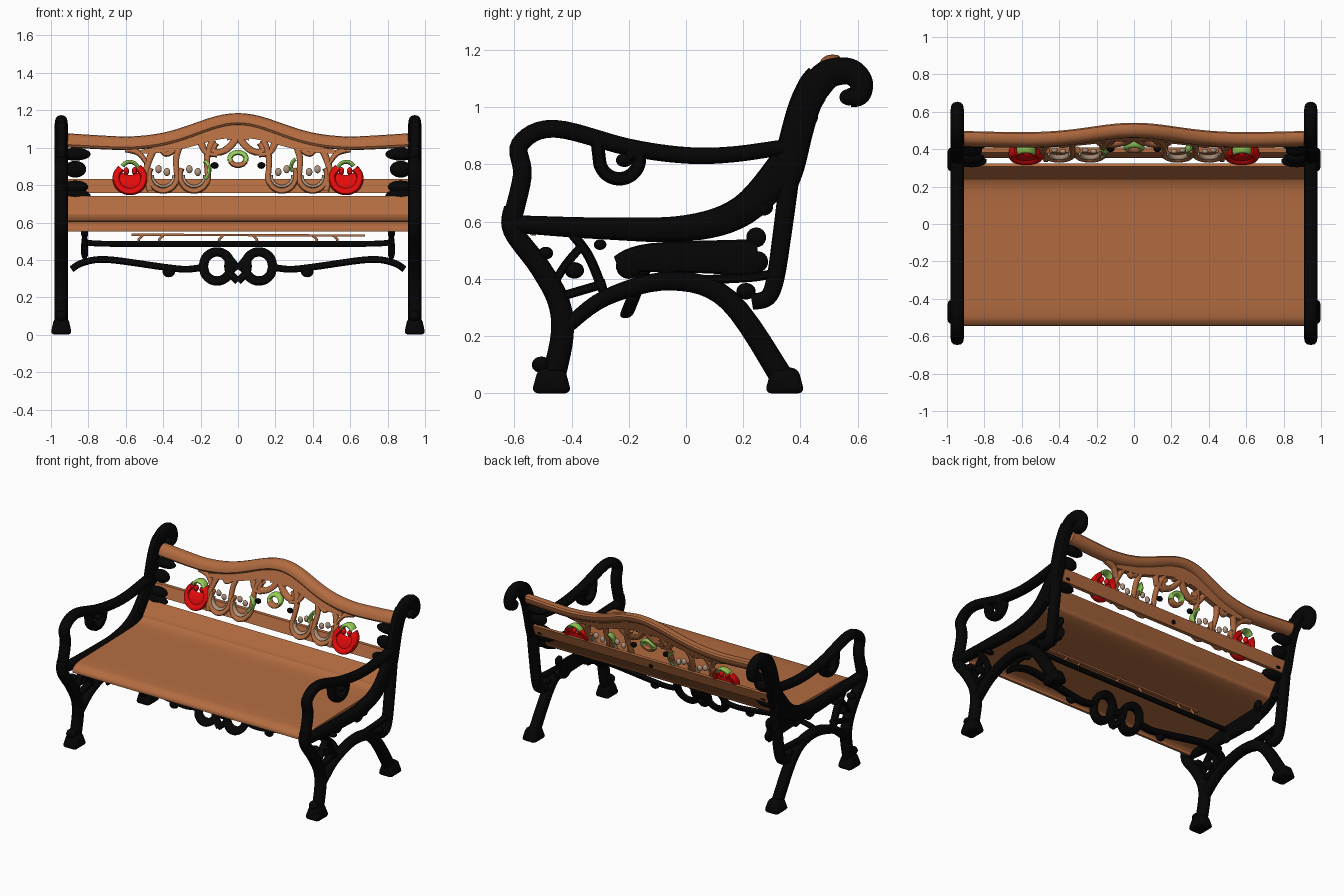
import bpy, bmesh, math
from mathutils import Vector

if "Cube" in bpy.data.objects:
    bpy.data.objects.remove(bpy.data.objects["Cube"])


def material(name, r, g, b):
    m = bpy.data.materials.new(name)
    m.diffuse_color = (r, g, b, 1)
    m.use_nodes = True
    m.node_tree.nodes["Principled BSDF"].inputs["Base Color"].default_value = m.diffuse_color
    return m


BLACK = material("black iron", .0015, .0015, .0015)
BROWN = material("brown wood", .45, .15, .052)
RED = material("apple red", .78, .003, .003)
GREEN = material("leaf green", .3, .62, .1)
TAN = material("pale tan", .45, .31, .22)


def finish(name, bm, mat, mirror):
    bmesh.ops.recalc_face_normals(bm, faces=bm.faces)
    me = bpy.data.meshes.new(name)
    bm.to_mesh(me)
    bm.free()
    me.materials.append(mat)
    me.polygons.foreach_set("use_smooth", [True] * len(me.polygons))
    me.set_sharp_from_angle(angle=math.radians(40))
    ob = bpy.data.objects.new(name, me)
    bpy.context.collection.objects.link(ob)
    if mirror:
        ob.modifiers.new("both sides", 'MIRROR').use_mirror_merge = False


def smooth_path(pts, n=6):
    """Catmull-Rom curve through the points."""
    P = [Vector(p) for p in pts]
    out = []
    for i in range(len(P) - 1):
        a, b, c, d = P[max(i - 1, 0)], P[i], P[i + 1], P[min(i + 2, len(P) - 1)]
        for j in range(n):
            t = j / n
            out.append(.5 * (2 * b + (c - a) * t + (2 * a - 5 * b + 4 * c - d) * t * t
                             + (3 * b - a - 3 * c + d) * t ** 3))
    return out + [P[-1]]


def sweep(name, pts, r0, r1, depth, place, mat, box=False, mirror=True):
    """Sweep a section, radius r0 to r1, along a planar path; place(u, v, w) gives 3D."""
    path = smooth_path(pts)
    if box:
        sec = [(1, 1), (1, -1), (-1, -1), (-1, 1)]
    else:
        sec = [(math.cos(i * math.pi / 6), math.sin(i * math.pi / 6)) for i in range(12)]
        sec = [[math.copysign(abs(c) ** .8, c) for c in p] for p in sec]
    bm, rings, last = bmesh.new(), [], len(path) - 1
    for i, p in enumerate(path):
        t = (path[min(i + 1, last)] - path[max(i - 1, 0)]).normalized()
        r = r0 + (r1 - r0) * i / last
        rings.append([bm.verts.new(place(p.x - t.y * r * a, p.y + t.x * r * a, depth * b))
                      for a, b in sec])
    for A, B in zip(rings, rings[1:]):
        for j in range(len(sec)):
            k = (j + 1) % len(sec)
            bm.faces.new((A[j], A[k], B[k], B[j]))
    bm.faces.new(rings[0])
    bm.faces.new(rings[-1])
    finish(name, bm, mat, mirror)


def blob(name, loc, size, mat, mirror=True):
    bm = bmesh.new()
    bmesh.ops.create_uvsphere(bm, u_segments=14, v_segments=9, radius=1)
    bmesh.ops.scale(bm, vec=size, verts=bm.verts)
    bmesh.ops.translate(bm, vec=loc, verts=bm.verts)
    finish(name, bm, mat, mirror)


def arc(cu, cv, r, a0=0, a1=360, squash=1):
    angles = [math.radians(a0 + (a1 - a0) * i / 10) for i in range(11)]
    return [(cu + r * math.cos(a), cv + r * squash * math.sin(a)) for a in angles]


# Cast iron side frames, drawn in the side plane and mirrored
def frame(u, v, w):
    return (.945 + w, u, v)


def iron(name, pts, r0, r1, depth=.035):
    sweep(name, pts, r0, r1, depth, frame, BLACK)


iron("front_leg", [(-.47, .03), (-.433, .2), (-.445, .32), (-.51, .44), (-.605, .57), (-.603, .65)], .042, .033)
iron("armrest", [(-.614, .585), (-.572, .76), (-.58, .87), (-.46, .925), (-.2, .86), (0, .832),
                 (.16, .835), (.34, .86)], .034, .027)
iron("back_scroll", [(.57, 1.032), (.607, 1.045), (.61, 1.09), (.57, 1.125), (.5, 1.117), (.45, 1.07)], .033, .055)
iron("back_post", [(.47, 1.1), (.445, 1.07), (.413, 1), (.387, .91), (.36, .8), (.33, .72)], .055, .056)
iron("rear_strut", [(.372, .85), (.357, .72), (.335, .55), (.312, .4), (.285, .335), (.23, .32)], .036, .028)
iron("seat_rail", [(.35, .8), (.2, .64), (0, .577), (-.3, .577), (-.6, .592)], .062, .03)
iron("leg_arch", [(-.43, .22), (-.28, .335), (-.05, .393), (.15, .325), (.345, .04)], .024, .042)
iron("armrest_curl", [(-.31, .88)] + arc(-.233, .82, .07, 180, 380) + [(-.205, .83)], .023, .024)
blob("armrest_curl_end", (.945, -.215, .815), (.033, .03, .024), BLACK)
iron("lattice_diagonal", [(-.4, .56), (-.34, .48), (-.29, .36)], .017, .017, .025)
iron("lattice_strut", [(-.36, .52), (-.42, .45), (-.47, .37)], .015, .015, .025)
iron("lattice_bar", [(-.45, .335), (-.28, .385)], .016, .016, .025)
iron("rear_link", [(0, .395), (.22, .405), (.31, .42)], .016, .016, .025)
for y, z, r in ((-.49, .49, .026), (-.3, .52, .022), (-.39, .43, .034), (.27, .65, .034), (-.505, .1, .034),
                (.21, .357, .034), (.57, 1.035, .034)):
    blob("frame_knob", (.945, y, z), (.033, r, r * .85), BLACK)

# Feet: tapered, rounded blocks
for y, nm in ((-.47, "front"), (.345, "rear")):
    bm = bmesh.new()
    bmesh.ops.create_cube(bm, size=1)
    for v in bm.verts:
        k = .66 if v.co.z > 0 else 1
        v.co = (.945 + v.co.x * .115 * k, y + v.co.y * .14 * k, .045 + v.co.z * .09)
    bmesh.ops.bevel(bm, geom=bm.edges[:], offset=.024, segments=3, affect='EDGES', profile=.5)
    finish(nm + "_feet", bm, BLACK, True)

# Ornate panels beside the frames, below the seat
sweep("under_seat_panel", [(-.24, .445), (-.12, .475), (.25, .475)], .035, .065, .018,
      lambda u, v, w: (.82 + w, u, v), BLACK)
for y, z, r in ((.245, .545, .035), (.25, .46, .037), (-.06, .45, .045), (.17, .465, .07), (-.2, .445, .045)):
    blob("panel_lobe", (.82, y, z), (.02, r, r), BLACK)


# Seat sheet, rising at the back
sweep("seat", [(-.535, .552), (-.525, .577), (-.45, .597), (-.1, .605), (.15, .612), (.235, .632),
               (.258, .66), (.315, .737)],
      .01, .01, .91, lambda u, v, w: (w, u, v), BROWN, box=True, mirror=False)


# Backrest, drawn in its leaning plane
def back(u, v, w=0):
    return (u, .04 + v * .4 + w, v)


def crest(x):
    """Height of the crest rail's centre line."""
    return 1.02 + .132 * math.exp(-(x / .31) ** 2) + .018 * max(0, x - .6) / .3


steps = [i * .065 for i in range(-1, 15)]
sweep("crest_rail", [(x, crest(x)) for x in steps], .032, .038, .037, back, BROWN)
sweep("crest_plate", [(x, crest(x) - .05) for x in steps[:10]], .058, .01, .018, back, BROWN, box=True)
sweep("lower_back_slat", [(-.91, .795), (.91, .795)], .037, .037, .013,
      lambda u, v, w: back(u, v, w + .022), BROWN, box=True, mirror=False)
blob("back_slat_stud", back(0, .785, .035), (.014, .014, .014), BLACK, False)
for z, sx, r in ((.965, .085, .034), (.885, .06, .045), (.79, .07, .034), (.743, .085, .034)):
    blob("back_bracket", (.87, back(0, z)[1], z), (sx, .035, r), BLACK)


# Carved vines between slat and crest
def vine(name, pts, r0=.014, r1=.014, mat=BROWN, depth=.018, mirror=True):
    sweep(name, pts, r0, r1, depth, back, mat, mirror=mirror)


vine("outer_stem", [(.47, .77), (.49, .87), (.465, .96), (.42, 1.04)], .016, .02)
vine("outer_branch", [(.485, .91), (.53, .97), (.6, .995)], .011, .02)
vine("leaf_curl", [(.42, 1), (.385, .965), (.34, .985)], .014, .014)
vine("centre_swirl", [(0, 1.06), (.05, 1), (.1, .975), (.135, .99), (.115, 1.025)], .02, .016)
vine("centre_curl", [(.2, 1.03), (.17, .975), (.11, .96)], .02, .012)
for cx in (.4, .235):
    # Open fruit outline, pale lining and pips, stem to the crest
    vine("fruit_outline", arc(cx, .85, .075, 160, 390, 1.08), .016, .014)
    vine("fruit_stem", [(cx - .073, .86), (cx - .07, .95), (cx - .1, 1.04)], .014, .02)
    vine("fruit_lining", arc(cx, .85, .057, 175, 365), .008, .008, TAN, .015)
    for dx, dz in ((-.02, .87), (.025, .885)):
        blob("fruit_pip", back(cx + dx, dz), (.018, .014, .022), TAN)
# Apples: thick rim open at the top, full lower half, seeds and a leaf
vine("apple_rim", arc(.577, .836, .074, 125, 410, .95), .02, .02, RED, .03)
vine("apple_flesh", [(.515, .825), (.577, .808), (.64, .825)], .045, .045, RED, .018)
for x in (.553, .597):
    blob("apple_seed", back(x, .875), (.015, .018, .021), RED)
vine("apple_leaf", arc(.578, .878, .046, 30, 165), .012, .01, GREEN, .03)
# Green leaves differ left and right
vine("left_green_leaf", arc(-.215, .88, .062, -50, 55), .01, .012, GREEN, .024, False)
vine("right_green_leaf", arc(.33, .9, .045, 120, 215), .01, .01, GREEN, .024, False)
blob("dark_berry", back(.125, .905), (.022, .018, .018), BLACK)
for nm, a, mat in (("top", -20, GREEN), ("base", 200, BROWN)):
    vine("centre_flower_" + nm, arc(0, .94, .043, a, a + 220 if a < 0 else 340, .8), .014, .014, mat, .022, False)


# Scrolled stretcher between the side frames
def brace(u, v, w=0):
    return (u, -.318 + v * .4 + w, v)


def stretch(name, pts, r):
    sweep(name, pts, r, r, .024, brace, BLACK)


stretch("stretcher", [(.89, .35), (.83, .385), (.7, .402), (.4, .362), (.28, .35), (.19, .36)], .018)
stretch("stretcher_ring", arc(.112, .365, .074, squash=1.05), .025)
stretch("stretcher_scroll", [(0, .285), (.05, .34), (.045, .4), (.0, .35)], .02)
blob("stretcher_leaf", brace(.37, .335), (.034, .022, .028), BLACK)


# Rod under the seat with a small wooden batten and clips above it
def under(u, v, w):
    return (u, w - .05, v)


sweep("under_seat_rod", [(0, .485), (.7, .486), (.83, .5)], .015, .016, .016, under, BLACK)
sweep("under_seat_batten", [(-.57, .535), (.68, .53)], .006, .006, .012, under, BROWN, box=True, mirror=False)
for x in (.1, .42, .53):
    sweep("batten_clip", [(x - .02, .53), (x, .51), (x, .49)], .007, .007, .01, under, BROWN)
